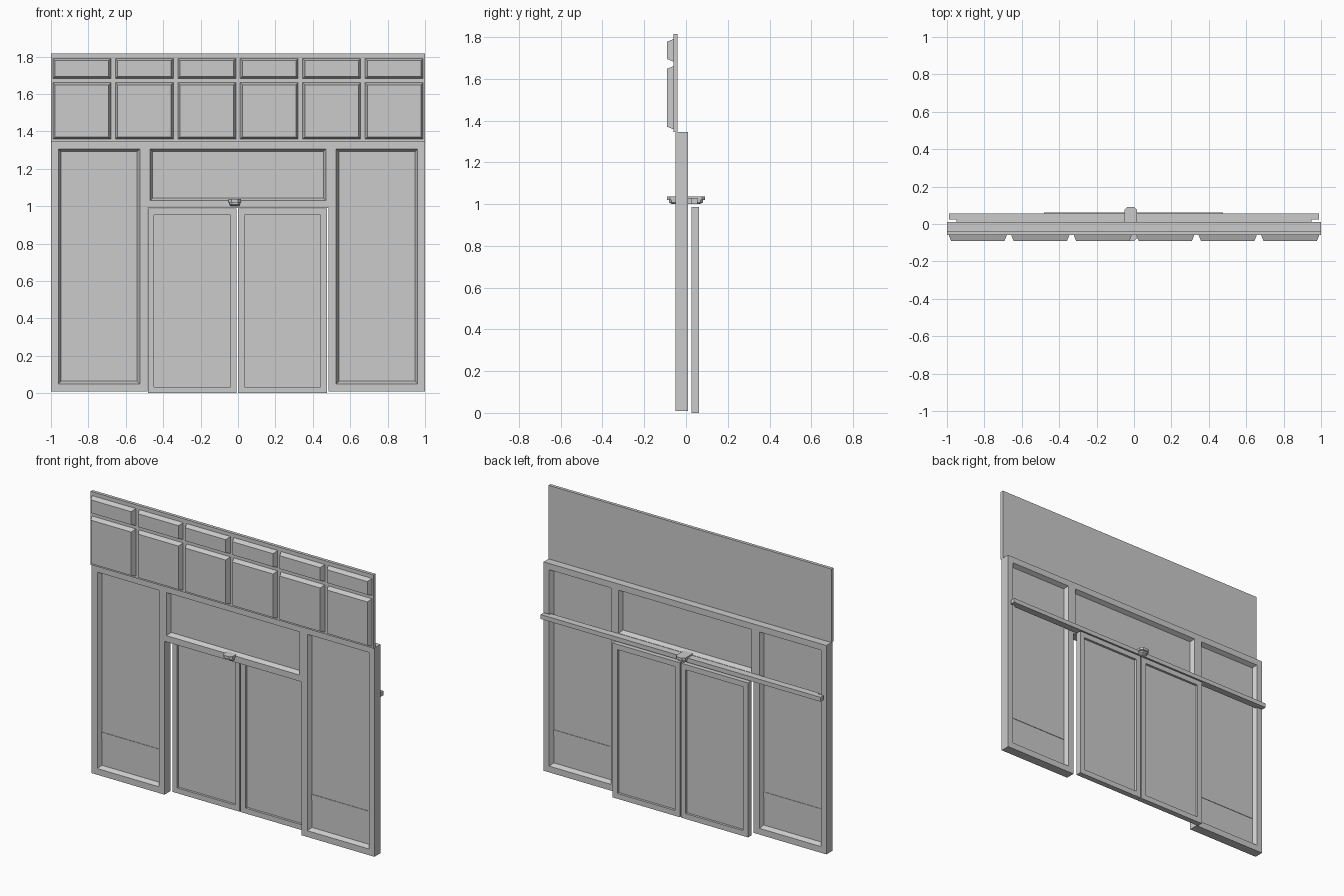
import bpy
import bmesh

if "Cube" in bpy.data.objects:
    bpy.data.objects.remove(bpy.data.objects["Cube"])

GREY = (0.6, 0.6, 0.6, 1)
grey = bpy.data.materials.new("plain grey")
grey.use_nodes = True
grey.diffuse_color = GREY
grey.node_tree.nodes["Principled BSDF"].inputs["Base Color"].default_value = GREY


def finish(name, bm, fix=True):
    if fix:
        bmesh.ops.recalc_face_normals(bm, faces=bm.faces)
    mesh = bpy.data.meshes.new(name)
    bm.to_mesh(mesh)
    bm.free()
    mesh.materials.append(grey)
    ob = bpy.data.objects.new(name, mesh)
    bpy.context.collection.objects.link(ob)
    return ob


def loft(name, rings, caps=True):
    """Skin a list of equally long point rings."""
    bm = bmesh.new()
    loops = [[bm.verts.new(p) for p in ring] for ring in rings]
    n = len(loops[0])
    for a, b in zip(loops, loops[1:]):
        for i in range(n):
            j = (i + 1) % n
            bm.faces.new((a[i], a[j], b[j], b[i]))
    if caps:
        bm.faces.new(loops[0])
        bm.faces.new(loops[-1])
    return finish(name, bm)


def rect(x0, x1, z0, z1, y, inset=0.0):
    x0, x1, z0, z1 = x0 + inset, x1 - inset, z0 + inset, z1 - inset
    return [(x0, y, z0), (x1, y, z0), (x1, y, z1), (x0, y, z1)]


def box(name, x0, x1, z0, z1, y0, y1):
    return loft(name, [rect(x0, x1, z0, z1, y0), rect(x0, x1, z0, z1, y1)])


def glazing(name, x0, x1, z0, z1, front, back, glass_y, bead):
    """Sloping beads on both sides of a thin pane."""
    span = (x0, x1, z0, z1)
    half = 0.003
    loft(name + "_bead", [rect(*span, front), rect(*span, glass_y - half, bead),
                          rect(*span, glass_y + half, bead), rect(*span, back)], caps=False)
    box(name + "_pane", x0 + bead, x1 - bead, z0 + bead, z1 - bead,
        glass_y - half, glass_y + half)


def sided(side, a, b):
    return sorted((side * a, side * b))


# Fixed frame
FRONT, BACK, GLASS = -0.05, 0.01, -0.02
BASE, SILL, HEAD, TOP = 0.01, 0.05, 1.305, 1.345
box("head_rail", -1, 1, HEAD, TOP, FRONT, BACK)
box("transom_rail", -0.485, 0.485, 0.99, 1.03, FRONT, BACK)
glazing("transom", -0.47, 0.47, 1.03, HEAD, FRONT, BACK, GLASS, 0.014)

for label, side in (("left", 1), ("right", -1)):
    box(label + "_outer_post", *sided(side, 0.96, 1), BASE, HEAD, FRONT, BACK)
    box(label + "_inner_post", *sided(side, 0.485, 0.525), BASE, HEAD, FRONT, BACK)
    box(label + "_transom_stile", *sided(side, 0.47, 0.485), 1.03, HEAD, FRONT, BACK)
    box(label + "_sill", *sided(side, 0.525, 0.96), BASE, SILL, FRONT, BACK)
    glazing(label + "_sidelight", *sided(side, 0.525, 0.96), SILL, HEAD,
            FRONT, BACK, GLASS, 0.014)
    box(label + "_push_rail", *sided(side, 0.539, 0.946), 0.24, 0.277,
        GLASS - 0.006, GLASS + 0.006)

# Sliding doors
for label, x0, x1 in (("left", 0.0, 0.475), ("right", -0.482, -0.007)):
    z0, z1, rail = 0.0, 0.987, 0.034
    y0, y1 = 0.026, 0.062
    box(label + "_door_stile_a", x0, x0 + rail, z0, z1, y0, y1)
    box(label + "_door_stile_b", x1 - rail, x1, z0, z1, y0, y1)
    box(label + "_door_bottom_rail", x0 + rail, x1 - rail, z0, z0 + rail, y0, y1)
    box(label + "_door_top_rail", x0 + rail, x1 - rail, z1 - rail, z1, y0, y1)
    box(label + "_door_pane", x0 + rail, x1 - rail, z0 + rail, z1 - rail, 0.041, 0.047)

# Door track with its wall spacer
box("door_track", -0.99, 0.99, 1.0, 1.028, 0.023, 0.055)
box("track_spacer", -0.95, 0.95, 1.0, 1.028, BACK, 0.023)

# Fascia with raised panels
box("fascia_board", -1, 1, TOP, 1.815, -0.06, -0.04)
for column in range(6):
    x0 = -0.99 + column * 0.334
    for label, z0, z1 in (("lower", 1.358, 1.66), ("upper", 1.682, 1.79)):
        span = (x0, x0 + 0.31, z0, z1)
        loft(f"fascia_{label}_panel_{column + 1}",
             [rect(*span, -0.06), rect(*span, -0.09, 0.012)])


# Motion sensor: cut-corner cap over a tapered body, reaching through the frame
def cut_corner_ring(hx, hy, cut, z):
    cx = -0.017
    corners = [(hx - cut, -hy), (hx, cut - hy), (hx, hy - cut), (hx - cut, hy),
               (cut - hx, hy), (-hx, hy - cut), (-hx, cut - hy), (cut - hx, -hy)]
    return [(cx + x, y, z) for x, y in corners]


loft("sensor_cap", [cut_corner_ring(0.033, 0.092, 0.015, z) for z in (1.02, 1.037)])
loft("sensor_body", [cut_corner_ring(0.022, 0.068, 0.01, 1.0),
                     cut_corner_ring(0.029, 0.082, 0.013, 1.008),
                     cut_corner_ring(0.029, 0.082, 0.013, 1.02)])
